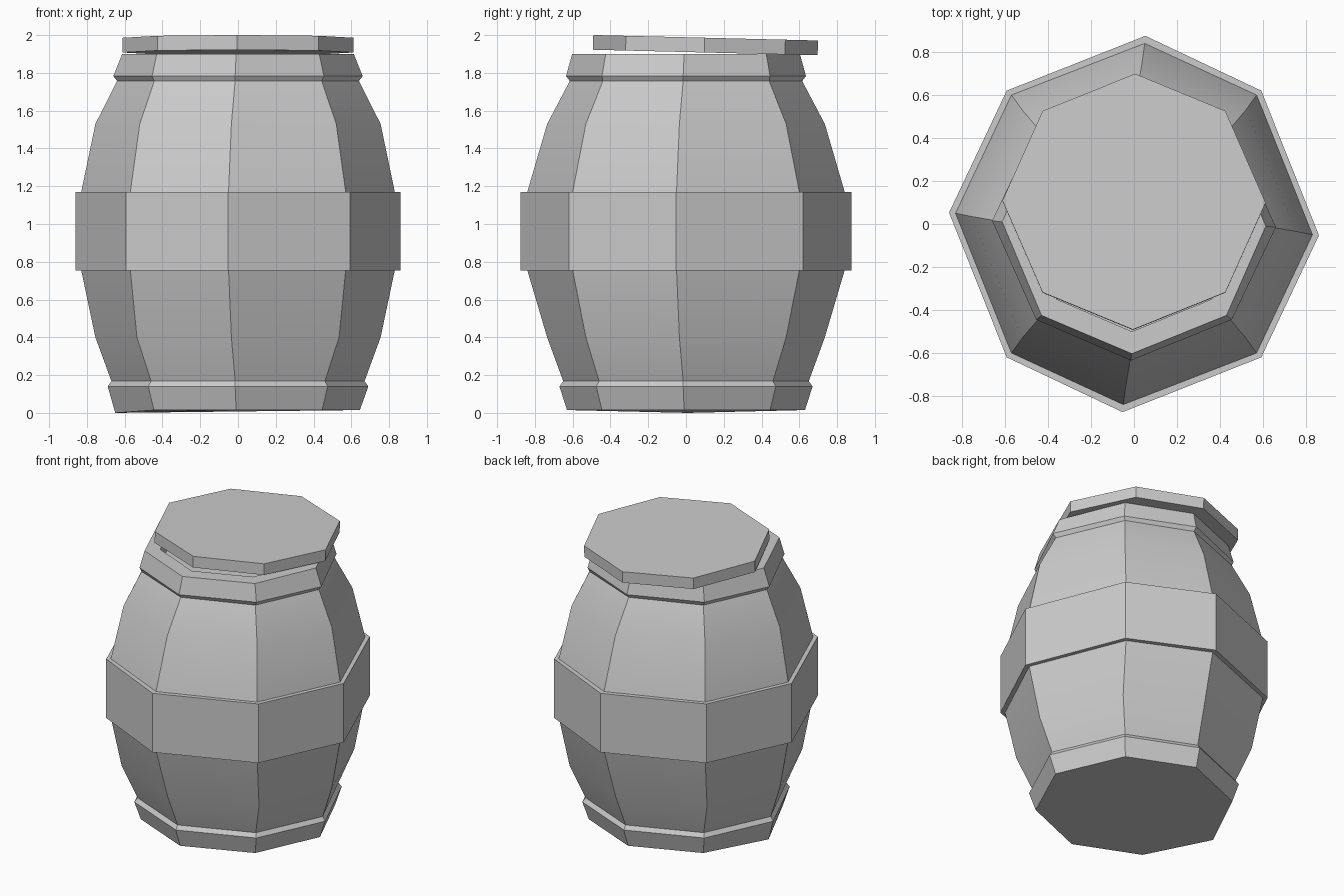
import bpy, bmesh
from mathutils import Matrix
from math import radians

if "Cube" in bpy.data.objects:
    bpy.data.objects.remove(bpy.data.objects["Cube"])


def ring(z, ax, ay, dx, dy, t):
    """Octagon with points on the axes (shifted sideways by t) and on the diagonals."""
    return [(ax, -t, z), (dx, dy, z), (t, ay, z), (-dx, dy, z),
            (-ax, t, z), (-dx, -dy, z), (-t, -ay, z), (dx, -dy, z)]


def loft(name, rings):
    """Skin a stack of octagons and cap both ends."""
    bm = bmesh.new()
    loops = [[bm.verts.new(p) for p in r] for r in rings]
    for a, b in zip(loops, loops[1:]):
        for i in range(8):
            j = (i + 1) % 8
            bm.faces.new((a[i], a[j], b[j], b[i]))
    bm.faces.new(loops[0][::-1])
    bm.faces.new(loops[-1])
    bmesh.ops.recalc_face_normals(bm, faces=bm.faces)
    mesh = bpy.data.meshes.new(name)
    bm.to_mesh(mesh)
    bm.free()
    ob = bpy.data.objects.new(name, mesh)
    bpy.context.collection.objects.link(ob)
    bpy.ops.object.select_all(action='DESELECT')
    ob.select_set(True)
    bpy.context.view_layer.objects.active = ob
    bpy.ops.object.shade_smooth_by_angle(angle=radians(35))
    return ob


# Barrel: bottom hoop, bulging staves, middle band, top hoop, recessed opening
profile = [
    (0.015, 0.645, 0.63, 0.445, 0.445, 0.01),
    (0.14, 0.69, 0.67, 0.475, 0.475, 0.015),
    (0.168, 0.67, 0.65, 0.46, 0.46, 0.015),
    (0.40, 0.755, 0.735, 0.535, 0.53, 0.035),
    (0.755, 0.83, 0.84, 0.57, 0.60, 0.05),
    (0.755, 0.86, 0.875, 0.592, 0.62, 0.053),
    (1.17, 0.86, 0.875, 0.592, 0.62, 0.053),
    (1.17, 0.83, 0.84, 0.57, 0.60, 0.05),
    (1.53, 0.755, 0.735, 0.52, 0.53, 0.035),
    (1.757, 0.64, 0.615, 0.443, 0.44, 0.015),
    (1.783, 0.66, 0.635, 0.455, 0.445, 0.015),
    (1.90, 0.613, 0.603, 0.43, 0.425, 0.01),
    (1.90, 0.51, 0.50, 0.36, 0.35, 0.01),
    (1.80, 0.51, 0.50, 0.36, 0.35, 0.01),
]
rings = [ring(*p) for p in profile]
rings[0][4] = (-0.65, 0.01, 0.0)   # slightly uneven foot
loft("barrel_body", rings)

# Lid: octagonal slab, slid back and tilted to rest on the rim
lid = loft("lid", [ring(z, 0.612, 0.595, 0.425, 0.422, 0.005) for z in (-0.039, 0.039)])
lid.matrix_world = Matrix.Translation((0, 0.103, 1.947)) @ Matrix.Rotation(radians(-1.4), 4, 'X')
